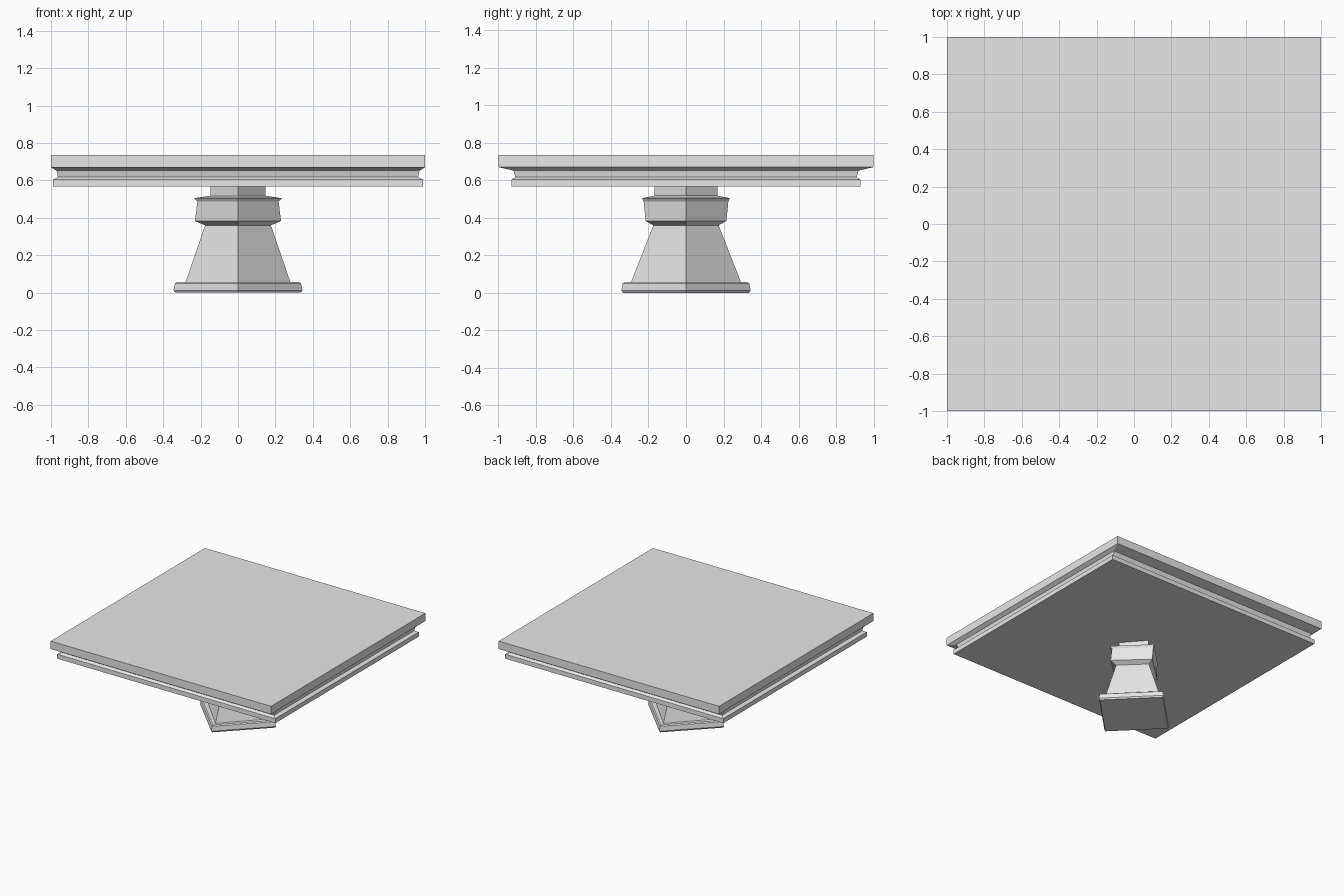
import bpy
import bmesh
import math

default_cube = bpy.data.objects.get("Cube")
if default_cube:
    bpy.data.objects.remove(default_cube, do_unlink=True)

# Single plain stone colour
stone = bpy.data.materials.new("light grey stone")
stone.use_nodes = True
grey = (0.8, 0.8, 0.8, 1)
stone.diffuse_color = grey
stone.node_tree.nodes["Principled BSDF"].inputs["Base Color"].default_value = grey


def loft(name, rings, turned):
    """Stack four-sided rings (x reach, y reach, z); turned puts corners on the axes."""
    bm = bmesh.new()
    start = 0 if turned else math.pi / 4
    scale = 1 if turned else math.sqrt(2)
    loops = []
    for rx, ry, z in rings:
        angles = [start + i * math.pi / 2 for i in range(4)]
        loops.append([bm.verts.new((rx * scale * math.cos(a), ry * scale * math.sin(a), z))
                      for a in angles])
    for low, high in zip(loops, loops[1:]):
        for i in range(4):
            j = (i + 1) % 4
            bm.faces.new((low[i], low[j], high[j], high[i]))
    bm.faces.new(loops[0][::-1])
    bm.faces.new(loops[-1])
    bmesh.ops.recalc_face_normals(bm, faces=bm.faces)
    mesh = bpy.data.meshes.new(name)
    bm.to_mesh(mesh)
    bm.free()
    mesh.materials.append(stone)
    obj = bpy.data.objects.new(name, mesh)
    bpy.context.collection.objects.link(obj)
    return obj


# Square top with a grooved moulding beneath it
loft("table_top", [(0.97, 0.92, 0.652), (1, 1, 0.67), (1, 1, 0.735)], False)
loft("table_moulding", [(0.99, 0.93, 0.567), (0.99, 0.93, 0.604),
                        (0.963, 0.91, 0.617), (0.97, 0.92, 0.652)], False)

# Pedestal, set diagonally under the top
loft("foot", [(0.335, 0.335, 0), (0.345, 0.345, 0.012),
              (0.337, 0.337, 0.05), (0.325, 0.325, 0.057)], True)
loft("shaft", [(0.28, 0.293, 0.057), (0.176, 0.174, 0.36)], True)
loft("collar", [(0.176, 0.174, 0.36), (0.23, 0.215, 0.383),
                (0.217, 0.226, 0.488), (0.235, 0.235, 0.505),
                (0.15, 0.168, 0.518)], True)
loft("neck", [(0.147, 0.167, 0.518), (0.147, 0.167, 0.567)], True)
